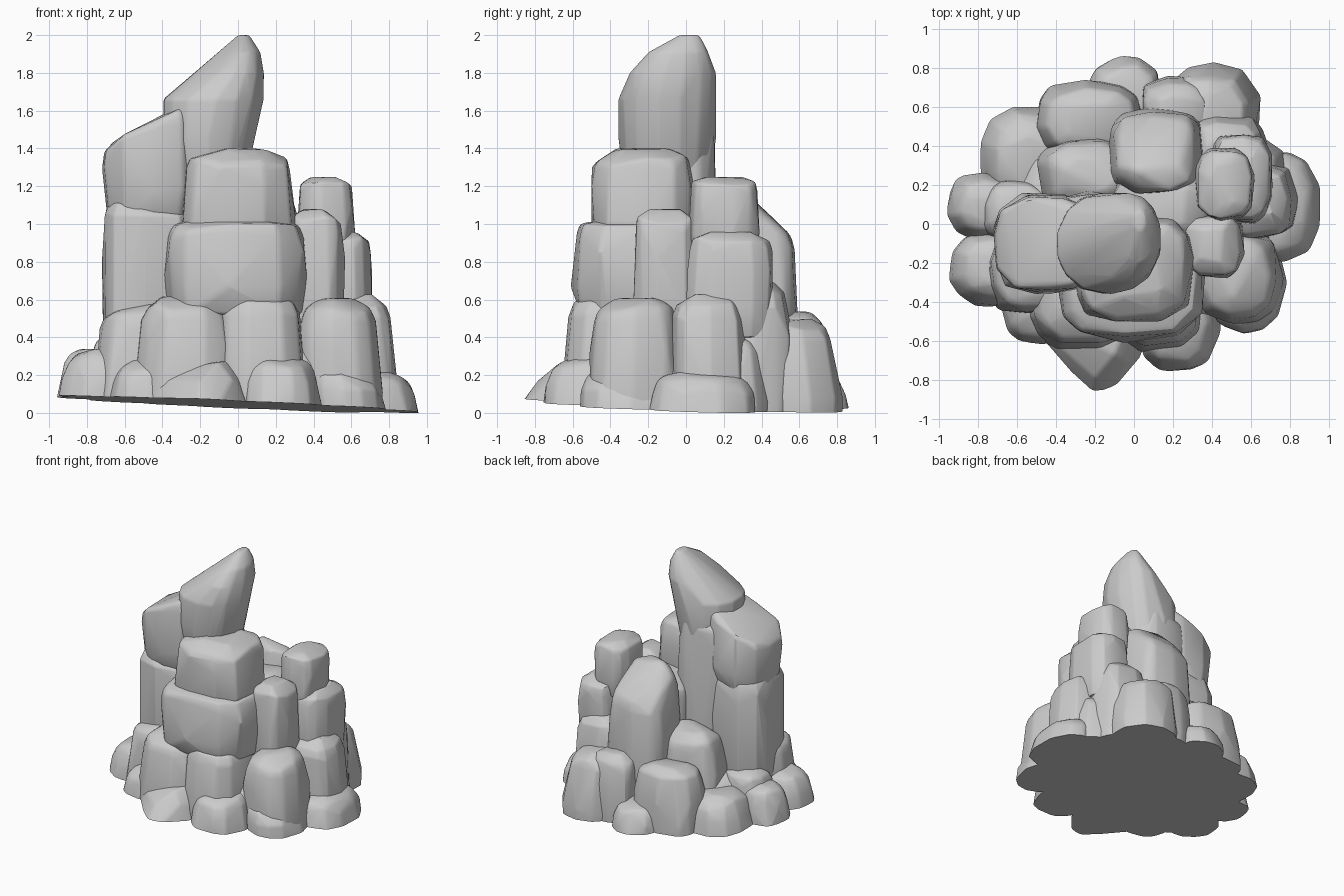
import bpy, bmesh, math, random
from mathutils import Vector

random.seed(12)
if "Cube" in bpy.data.objects:
    bpy.data.objects.remove(bpy.data.objects["Cube"], do_unlink=True)

# One stone colour
stone = bpy.data.materials.new("stone_grey")
stone.use_nodes = True
grey = (0.6, 0.6, 0.6, 1)
stone.diffuse_color = grey
stone.node_tree.nodes["Principled BSDF"].inputs["Base Color"].default_value = grey


def hull(bm, points):
    """Replace the mesh with the convex hull of the points."""
    bm.clear()
    for p in points:
        bm.verts.new(p)
    result = bmesh.ops.convex_hull(bm, input=bm.verts[:])
    spare = {v for v in result["geom_interior"] + result["geom_unused"]
             if isinstance(v, bmesh.types.BMVert)}
    bmesh.ops.delete(bm, geom=list(spare), context="VERTS")


def outline(sides, boxy, wobble):
    """Jittered boxy polygon inside the unit square."""
    phase = random.random()
    ring = []
    for k in range(sides):
        a = math.tau * (k + phase + random.uniform(-wobble, wobble)) / sides
        c, s = math.cos(a), math.sin(a)
        ring.append((math.copysign(abs(c) ** boxy, c), math.copysign(abs(s) ** boxy, s)))
    return ring


def finish(name, points, size):
    """Hull the points, soften the edges, trim at the ground and add the object."""
    bm = bmesh.new()
    hull(bm, points)
    bmesh.ops.remove_doubles(bm, verts=bm.verts[:], dist=size * 0.07)
    hull(bm, [v.co.copy() for v in bm.verts])
    bmesh.ops.dissolve_limit(bm, angle_limit=math.radians(7),
                             verts=bm.verts[:], edges=bm.edges[:])
    ridges = [e for e in bm.edges if e.calc_face_angle(0) > math.radians(18)]
    bmesh.ops.bevel(bm, geom=ridges, offset=size * 0.05, offset_type="OFFSET",
                    segments=2, profile=0.5, affect="EDGES", clamp_overlap=True)
    hull(bm, [v.co.copy() for v in bm.verts])
    cut = bmesh.ops.bisect_plane(bm, geom=bm.verts[:] + bm.edges[:] + bm.faces[:],
                                 plane_co=(0, 0, 0.045), plane_no=(0.042, 0.025, 1),
                                 clear_inner=True)
    rim = [e for e in cut["geom_cut"] if isinstance(e, bmesh.types.BMEdge)]
    if rim:
        bmesh.ops.edgeloop_fill(bm, edges=rim)
    bmesh.ops.recalc_face_normals(bm, faces=bm.faces[:])
    mesh = bpy.data.meshes.new(name)
    bm.to_mesh(mesh)
    bm.free()
    mesh.materials.append(stone)
    mesh.shade_smooth()
    mesh.set_sharp_from_angle(angle=math.radians(24))
    bpy.context.collection.objects.link(bpy.data.objects.new(name, mesh))


def rock(name, x0, x1, y0, y1, z1, z0=-0.1, taper=0.75, slope=(0, 0), boxy=0.7, lean=0,
         crown=0.6):
    """Boulder that fills the given box; slope tips its top, lean moves it inward."""
    base = outline(11, boxy, 0.25)
    inward = -Vector((x0 + x1, y0 + y1)).normalized() * lean
    profile = ((0, 0.93), (0.3, 1), (0.65, 1 - (1 - taper) * 0.2),
               (0.84, 1 - (1 - taper) * 0.55), (0.94, taper), (1, taper * crown))
    points = []
    for t, r in profile:
        for u, v in base:
            j = r * (1 - random.uniform(0, 0.09))
            lift = t * (slope[0] * u + slope[1] * v) + t * random.uniform(-0.05, 0.01)
            points.append(Vector((u * j + t * inward.x, v * j + t * inward.y, t + lift)))
    # Stretch the rough shape to the box exactly
    for axis, (a, b) in enumerate(((x0, x1), (y0, y1), (z0, z1))):
        low = min(p[axis] for p in points)
        high = max(p[axis] for p in points)
        for p in points:
            p[axis] = a + (p[axis] - low) / (high - low) * (b - a)
    finish(name, points, min(x1 - x0, y1 - y0))


# Solid mass that closes the base between the stones
rock("base_core", -.74, .74, -.6, .62, .42, taper=0.7, boxy=0.9)

# Low ring of foot stones: x range, y range, top
feet = {
    "foot_stone_west": (-.97, -.58, -.08, .27, .34),
    "foot_stone_west_front": (-.96, -.5, -.43, -.03, .34),
    "foot_stone_front_left": (-.7, -.28, -.63, -.22, .28),
    "foot_stone_front_right": (.01, .45, -.76, -.28, .3),
    "foot_stone_east_front": (.36, .79, -.57, -.06, .25),
    "foot_stone_east": (.53, .96, -.2, .37, .22),
    "foot_stone_east_back": (.44, .79, .1, .44, .42),
    "foot_stone_back_right": (.15, .65, .36, .83, .5),
    "foot_stone_back": (-.24, .14, .46, .87, .22),
    "foot_stone_back_left": (-.8, -.34, .1, .62, .32),
}
for name, box in feet.items():
    rock(name, *box, taper=0.72, lean=0.2, boxy=0.85)

# Pointed foot stone at the front
finish("foot_stone_front", [Vector(p) for p in (
    (-.47, -.62, 0), (-.22, -.91, 0), (-.13, -.9, 0), (.06, -.67, 0), (.04, -.4, 0),
    (-.46, -.4, 0), (-.44, -.58, .17), (-.2, -.79, .17), (-.03, -.71, .18),
    (.02, -.6, .17), (-.34, -.56, .23), (-.1, -.67, .27), (-.03, -.5, .28),
    (-.3, -.4, .25))], 0.35)

# Middle tier of blocks
middle = {
    "middle_block_west": (-.8, -.42, -.1, .24, .42),
    "middle_block_west_front": (-.76, -.3, -.47, -.03, .58),
    "middle_block_front_left": (-.55, 0, -.65, -.1, .62),
    "middle_block_front_right": (-.13, .37, -.66, -.1, .64),
    "middle_block_east_front": (.31, .77, -.51, -.02, .61),
    "middle_block_east": (.42, .85, -.09, .33, .63),
    "middle_block_east_back": (.26, .7, .17, .57, .7),
    "middle_block_back_right": (.03, .41, .42, .76, .54),
    "middle_block_back_shelf": (-.5, .05, .33, .74, .53),
    "middle_block_back_step": (-.5, .04, .06, .45, .73),
}
for name, box in middle.items():
    rock(name, *box, taper=0.8, lean=0.08, boxy=0.75)

# Upper columns and caps, with the bottom height last
upper = {
    "front_block": (-.4, .37, -.61, .02, 1.03, .52),
    "front_cap": (-.3, .31, -.5, .05, 1.4, .84),
    "east_column_front": (.25, .57, -.28, .06, 1.08, .35),
    "east_column_back": (.38, .71, 0, .46, .96, .4),
    "east_cap": (.31, .62, .01, .39, 1.25, .83),
    "core_column": (-.12, .42, -.12, .3, 1.05, .1),
}
for name, box in upper.items():
    rock(name, *box, taper=0.89, boxy=0.65)
rock("back_slab", -.14, .37, .14, .6, 1.2, .1, taper=0.82, slope=(0, -.1), boxy=0.65)

# Tall leaning tower
rock("tower_west_lower", -.72, -.22, -.36, .16, 1.12, .1, taper=0.98, boxy=0.72, crown=.9)
rock("tower_west_upper", -.72, -.2, -.36, .15, 1.64, 1.03, taper=0.97, slope=(.2, 0),
     boxy=0.7, crown=.9)
rock("tower_middle_column", -.44, .05, -.26, .17, 1.57, .1, taper=0.93, slope=(0, .04),
     boxy=0.65)

# Slanted peak: height, centre and half width of each ring
rings = (
    (1.22, -.16, -.1, .2, .23), (1.45, -.16, -.1, .24, .26),
    (1.66, -.13, -.1, .27, .26), (1.8, -.03, -.07, .17, .23),
    (1.91, .02, -.04, .1, .16), (2, .03, .02, .03, .06),
)
shape = outline(14, 0.95, 0.1)
finish("tower_peak", [Vector((cx + u * rx, cy + v * ry, z))
                      for z, cx, cy, rx, ry in rings for u, v in shape], 0.3)
